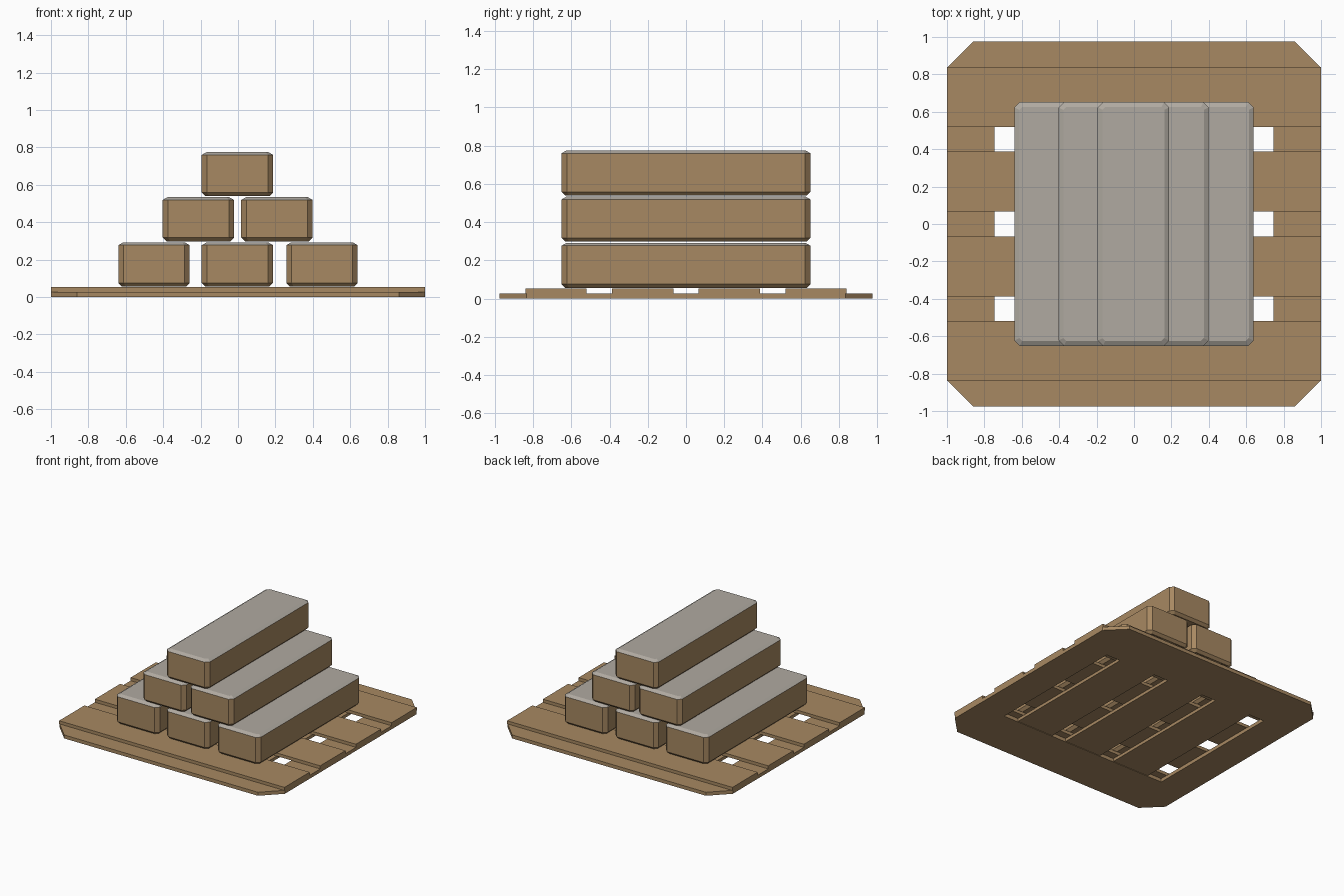
import bpy
import bmesh

cube = bpy.data.objects.get("Cube")
if cube:
    bpy.data.objects.remove(cube)


def material(name, color):
    mat = bpy.data.materials.new(name)
    mat.use_nodes = True
    mat.diffuse_color = color
    node = next(n for n in mat.node_tree.nodes if n.type == 'BSDF_PRINCIPLED')
    node.inputs["Base Color"].default_value = color
    return mat


TAN = material("tan", (0.39, 0.25, 0.122, 1))
GREY = material("light_grey", (0.434, 0.402, 0.356, 1))


def octagon(hx, hy, c):
    """Rectangle outline with cut corners."""
    return [(hx, c - hy), (hx, hy - c), (hx - c, hy), (c - hx, hy),
            (-hx, hy - c), (-hx, c - hy), (c - hx, -hy), (hx - c, -hy)]


def loft(name, rings, mats, open_face=None, top_color=False):
    """Skin a stack of (outline, z) rings and cap both ends."""
    bm = bmesh.new()
    loops = [[bm.verts.new((x, y, z)) for x, y in pts] for pts, z in rings]
    bm.faces.new(loops[0][::-1])
    bm.faces.new(loops[-1])
    n = len(loops[0])
    for low, high in zip(loops, loops[1:]):
        for i in range(n):
            if i != open_face:
                j = (i + 1) % n
                bm.faces.new((low[i], low[j], high[j], high[i]))
    bmesh.ops.recalc_face_normals(bm, faces=bm.faces)
    if top_color:
        for f in bm.faces:
            f.material_index = int(f.normal.z > 0.3)
    mesh = bpy.data.meshes.new(name)
    bm.to_mesh(mesh)
    bm.free()
    for mat in mats:
        mesh.materials.append(mat)
    obj = bpy.data.objects.new(name, mesh)
    bpy.context.collection.objects.link(obj)
    return obj


def board(name, x, y, hx, hy, z0, z1):
    pts = [(x - hx, y - hy), (x + hx, y - hy), (x + hx, y + hy), (x - hx, y + hy)]
    return loft(name, [(pts, z0), (pts, z1)], [TAN])


# Pallet frame: one half ring, mirrored and welded on the centre line
half = [(0, -0.975), (0.86, -0.975), (1, -0.835), (1, 0.835), (0.86, 0.975), (0, 0.975),
        (0, 0.58), (0.745, 0.58), (0.745, -0.58), (0, -0.58)]
frame = loft("pallet_frame", [(half, 0), (half, 0.028)], [TAN], open_face=5)
bm = bmesh.new()
bm.from_mesh(frame.data)
seam = [f for f in bm.faces if all(abs(v.co.x) < 0.001 for v in f.verts)]
bmesh.ops.delete(bm, geom=seam, context='FACES')
bm.to_mesh(frame.data)
bm.free()
frame.modifiers.new("mirror", 'MIRROR')

# Lower boards inside the frame
for i in range(3):
    board(f"lower_board_{i + 1}", (i - 1) * 0.453, 0, 0.162, 0.58, 0.004, 0.028)

# Upper slats across the frame
for i in range(4):
    board(f"upper_slat_{i + 1}", 0, (i - 1.5) * 0.453, 1, 0.16, 0.028, 0.053)


# Stacked bars with bevelled edges and grey tops
def bar(name, x, z):
    hx, hy, h = 0.191, 0.651, 0.236
    rings = [(octagon(hx - 0.02, hy - 0.02, 0.02), 0),
             (octagon(hx, hy, 0.028), 0.02),
             (octagon(hx, hy, 0.028), h - 0.015),
             (octagon(hx - 0.026, hy - 0.026, 0.015), h)]
    obj = loft(name, rings, [TAN, GREY], top_color=True)
    obj.location = (x, 0, z)


rows = [(0.056, (-0.449, -0.003, 0.449)), (0.298, (-0.212, 0.208)), (0.539, (-0.003,))]
for r, (z, xs) in enumerate(rows):
    for i, x in enumerate(xs):
        bar(f"bar_row_{r + 1}_{i + 1}", x, z)
